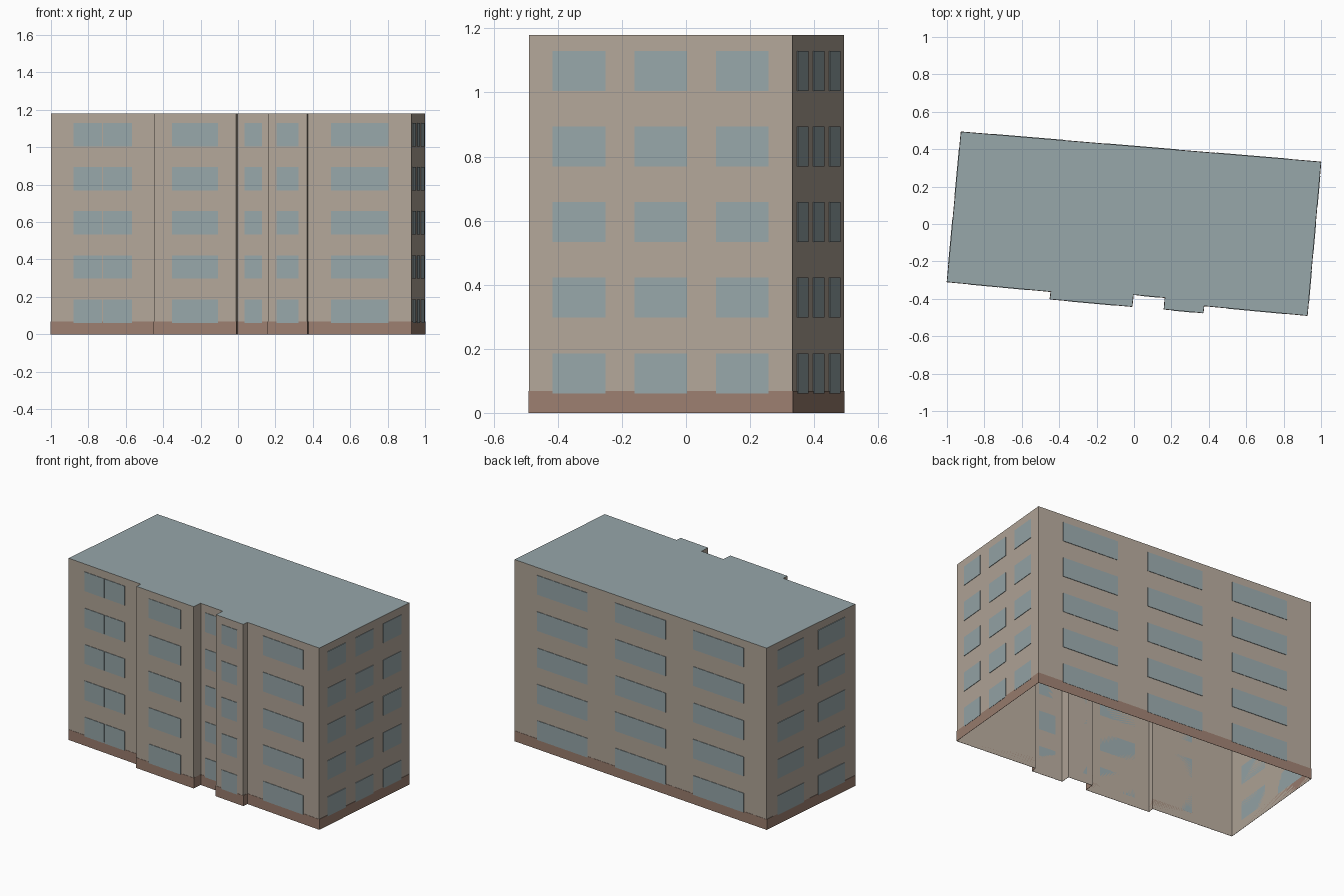
import bpy
import bmesh
from mathutils import Vector

cube = bpy.data.objects.get("Cube")
if cube:
    bpy.data.objects.remove(cube, do_unlink=True)

HEIGHT = 1.18
STOREY = 0.236
FLOORS = 5


def material(name, rgb):
    m = bpy.data.materials.new(name)
    m.use_nodes = True
    m.diffuse_color = (*rgb, 1)
    shader = m.node_tree.nodes["Principled BSDF"]
    shader.inputs["Base Color"].default_value = (*rgb, 1)
    shader.inputs["Roughness"].default_value = 0.9
    return m


beige = material("beige plaster", (0.45, 0.385, 0.32))
grey_blue = material("grey blue", (0.31, 0.385, 0.40))
brown = material("brown plinth", (0.33, 0.21, 0.16))


def finish(name, bm, *mats):
    mesh = bpy.data.meshes.new(name)
    bm.to_mesh(mesh)
    bm.free()
    for m in mats:
        mesh.materials.append(m)
    ob = bpy.data.objects.new(name, mesh)
    bpy.context.collection.objects.link(ob)
    return ob


def plate(bm, wall, start, end, low, high, depth):
    """Thin box on the outside of a wall, between two fractions of its length."""
    p, q = wall
    out = Vector((q.y - p.y, p.x - q.x, 0)).normalized() * depth
    a, b = p.lerp(q, start), p.lerp(q, end)
    base = [bm.verts.new(v + Vector((0, 0, low))) for v in (a, a + out, b + out, b)]
    face = bm.faces.new(base)
    top = bmesh.ops.extrude_face_region(bm, geom=[face])["geom"]
    moved = [v for v in top if isinstance(v, bmesh.types.BMVert)]
    bmesh.ops.translate(bm, verts=moved, vec=(0, 0, high - low))
    bmesh.ops.recalc_face_normals(bm, faces=bm.faces[:])


# Footprint, counter-clockwise from the front corner on the -x side
outline = [(-1, -0.31), (-0.445, -0.362), (-0.45, -0.402), (-0.01, -0.442),
           (-0.003, -0.378), (0.165, -0.394), (0.16, -0.456), (0.37, -0.476),
           (0.375, -0.438), (0.927, -0.49), (1, 0.332), (-0.925, 0.493)]
corners = [Vector((x, y, 0)) for x, y in outline]
walls = list(zip(corners, corners[1:] + corners[:1]))

# Walls open at the bottom, closed by a flat roof
bm = bmesh.new()
low = [bm.verts.new(c) for c in corners]
high = [bm.verts.new(c + Vector((0, 0, HEIGHT))) for c in corners]
for i in range(len(corners)):
    j = (i + 1) % len(corners)
    bm.faces.new((low[i], low[j], high[j], high[i]))
bm.faces.new(high).material_index = 1
finish("building_shell", bm, beige, grey_blue)

# Plinth strip round the foot of every wall
bm = bmesh.new()
for wall in walls:
    plate(bm, wall, 0, 1, 0, 0.068, 0.0015)
finish("plinth", bm, brown)

# Window spans along each wall, as fractions of its length
single = [(0.22, 0.78)]
split = [(0.22, 0.493), (0.503, 0.78)]
pair = [(0.12, 0.42), (0.58, 0.88)]
triple = [(0.09, 0.29), (0.4, 0.6), (0.71, 0.91)]
facades = {
    "front_left_end_windows": (0, split),
    "front_left_bay_windows": (2, single),
    "front_recess_windows": (4, single),
    "front_narrow_bay_windows": (6, single),
    "front_right_end_windows": (8, single),
    "right_side_windows": (9, triple),
    "back_windows": (10, triple),
    "left_side_windows": (11, pair),
}
for name, (index, spans) in facades.items():
    bm = bmesh.new()
    for floor in range(FLOORS):
        sill = 0.061 + floor * STOREY
        for start, end in spans:
            plate(bm, walls[index], start, end, sill, sill + 0.125, 0.003)
    finish(name, bm, grey_blue)
